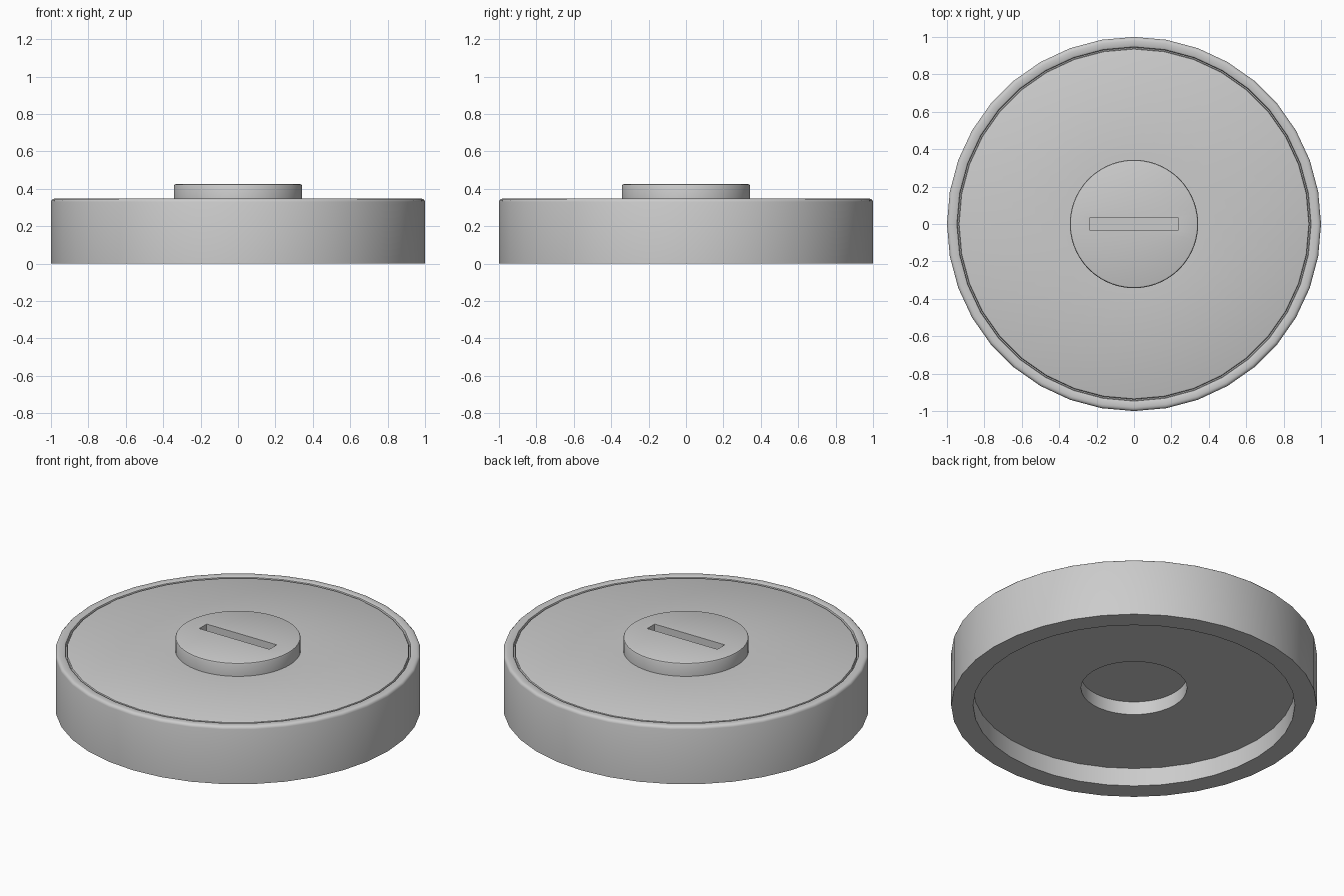
import bpy, bmesh, math

if "Cube" in bpy.data.objects:
    bpy.data.objects.remove(bpy.data.objects["Cube"])


def lathe(name, profile, sides, closed=False):
    """Revolve (radius, height) points about z; radius 0 points merge to a pole."""
    bm = bmesh.new()
    rings = []
    for r, z in profile:
        rings.append([bm.verts.new((r * math.cos(2 * math.pi * i / sides),
                                    r * math.sin(2 * math.pi * i / sides), z))
                      for i in range(sides)])
    for a, b in zip(rings, rings[1:]):
        for i in range(sides):
            j = (i + 1) % sides
            bm.faces.new((a[i], a[j], b[j], b[i]))
    bmesh.ops.remove_doubles(bm, verts=bm.verts, dist=1e-5)
    bmesh.ops.recalc_face_normals(bm, faces=bm.faces)
    me = bpy.data.meshes.new(name)
    bm.to_mesh(me)
    bm.free()
    ob = bpy.data.objects.new(name, me)
    bpy.context.collection.objects.link(ob)
    bpy.ops.object.select_all(action='DESELECT')
    ob.select_set(True)
    bpy.context.view_layer.objects.active = ob
    bpy.ops.object.shade_smooth_by_angle(angle=math.radians(35))
    return ob


# Disc body: hollow underside, rounded rim, narrow groove inside the rim
lathe("disc_body", [
    (0.29, 0.11), (0.88, 0.11), (0.88, 0.0), (1.0, 0.0),
    (1.0, 0.33), (0.997, 0.339), (0.99, 0.345), (0.98, 0.347),
    (0.955, 0.347), (0.947, 0.343), (0.944, 0.335), (0.944, 0.325),
    (0.938, 0.325), (0.938, 0.335), (0.935, 0.342), (0.928, 0.345),
    (0.335, 0.345)], 36)

# Raised centre hub with a round pocket underneath
hub = lathe("centre_hub", [
    (0.0, 0.19), (0.29, 0.19), (0.29, 0.11), (0.343, 0.30),
    (0.343, 0.415), (0.340, 0.422), (0.333, 0.425), (0.0, 0.425)], 72)

# Straight slot cut into the hub top
bpy.ops.mesh.primitive_cube_add(size=1, location=(0, 0, 0.415))
cutter = bpy.context.object
cutter.name = "slot_cutter"
cutter.scale = (0.468, 0.07, 0.12)
cutter.hide_render = True
cutter.display_type = 'WIRE'
cut = hub.modifiers.new("slot", 'BOOLEAN')
cut.operation = 'DIFFERENCE'
cut.solver = 'EXACT'
cut.object = cutter
